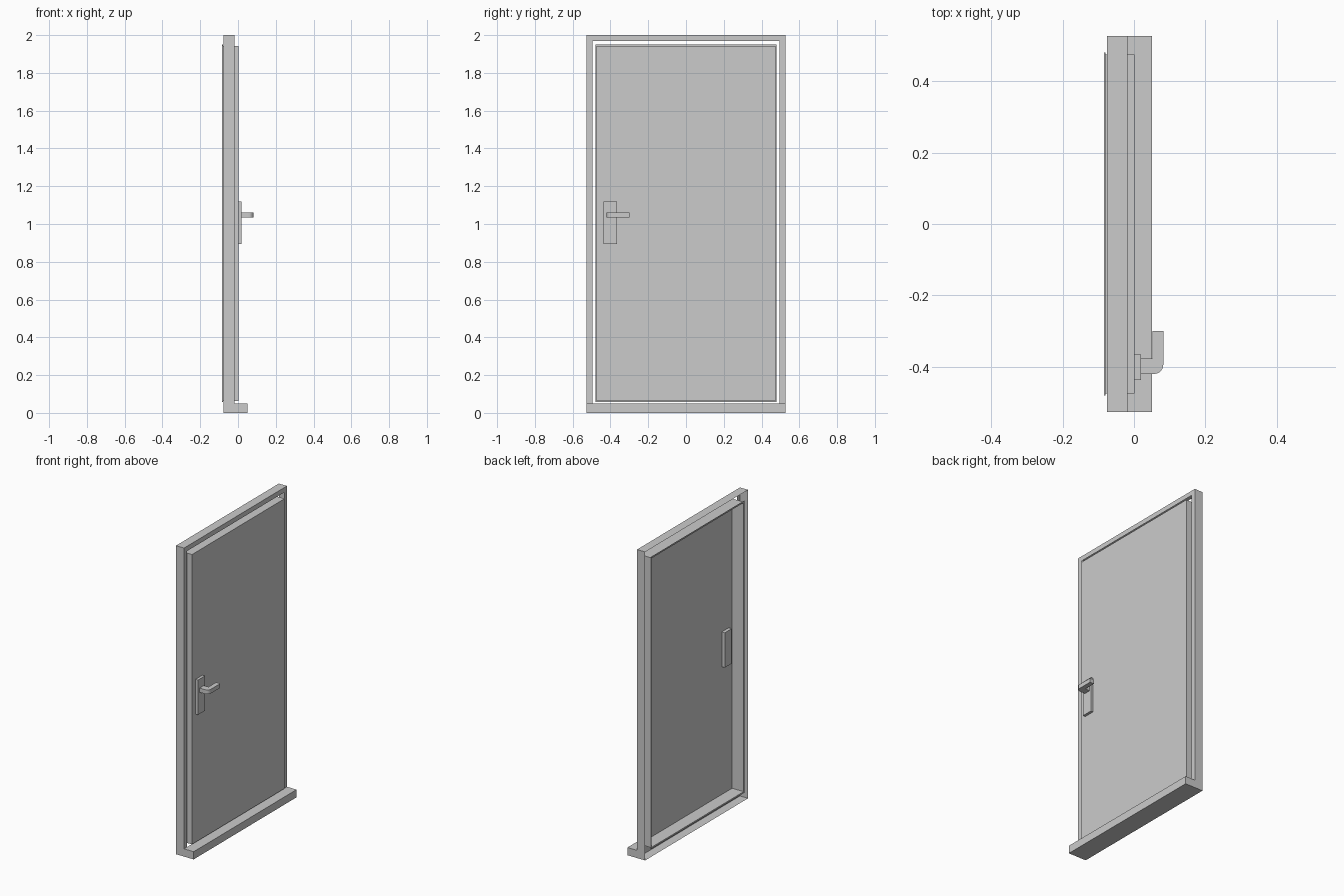
import bpy, bmesh, math
from mathutils import Vector

if "Cube" in bpy.data.objects:
    bpy.data.objects.remove(bpy.data.objects["Cube"])


def cube_bm(lo, hi):
    bm = bmesh.new()
    bmesh.ops.create_cube(bm, size=1)
    for v in bm.verts:
        v.co = Vector([lo[i] + (v.co[i] + 0.5) * (hi[i] - lo[i]) for i in range(3)])
    bm.normal_update()
    return bm


def finish(bm, name):
    me = bpy.data.meshes.new(name)
    bm.to_mesh(me)
    bm.free()
    ob = bpy.data.objects.new(name, me)
    bpy.context.collection.objects.link(ob)
    return ob


def side_face(bm, direction):
    return next(f for f in bm.faces if f.normal.dot(Vector(direction)) > 0.9)


# Door frame: hollow shell, open at the back, with a doorway cut in its front
bm = cube_bm((-0.076, -0.527, 0), (-0.018, 0.527, 2))
bmesh.ops.delete(bm, geom=[side_face(bm, (-1, 0, 0))], context='FACES_ONLY')
front = side_face(bm, (1, 0, 0))
bmesh.ops.inset_region(bm, faces=[front], thickness=0.044)
for v in front.verts:
    if v.co.z < 1:
        v.co.z = 0.05
bmesh.ops.delete(bm, geom=[front], context='FACES_ONLY')
finish(bm, "door_frame")

# Threshold across the bottom
finish(cube_bm((-0.018, -0.527, 0), (0.051, 0.527, 0.05)), "threshold")

# Door leaf: shallow pan, open at the back
bm = cube_bm((-0.084, -0.474, 0.064), (0.002, 0.474, 1.943))
bmesh.ops.delete(bm, geom=[side_face(bm, (-1, 0, 0))], context='FACES_ONLY')
leaf = finish(bm, "door_leaf")
mod = leaf.modifiers.new("sheet", 'SOLIDIFY')
mod.thickness = 0.004
mod.offset = -1

# Thin lip around the open back edge of the leaf
for s, n in ((1, "left"), (-1, "right")):
    y0, y1 = sorted((s * 0.474, s * 0.48))
    finish(cube_bm((-0.084, y0, 0.057), (-0.08, y1, 1.949)), "lip_" + n)
for z0, z1, n in ((0.057, 0.064, "bottom"), (1.943, 1.949, "top")):
    finish(cube_bm((-0.084, -0.474, z0), (-0.08, 0.474, z1)), "lip_" + n)

# Handle plate, showing on both faces of the leaf
finish(cube_bm((-0.022, -0.437, 0.894), (0.019, -0.366, 1.12)), "handle_plate")

# Lever: L profile with rounded outer corner, extruded upward
r = 0.026
arc = [(0.082 - r + r * math.sin(a), -0.42 + r - r * math.cos(a))
       for a in (math.radians(15 * i) for i in range(7))]
profile = [(0.019, -0.42)] + arc + [(0.082, -0.299), (0.052, -0.299),
                                    (0.052, -0.377), (0.019, -0.377)]
bm = bmesh.new()
base = bm.faces.new([bm.verts.new((x, y, 1.034)) for x, y in profile])
res = bmesh.ops.extrude_face_region(bm, geom=[base], use_keep_orig=True)
bmesh.ops.translate(bm, vec=(0, 0, 0.027),
                    verts=[g for g in res["geom"] if isinstance(g, bmesh.types.BMVert)])
bmesh.ops.recalc_face_normals(bm, faces=bm.faces)
finish(bm, "handle_lever")
